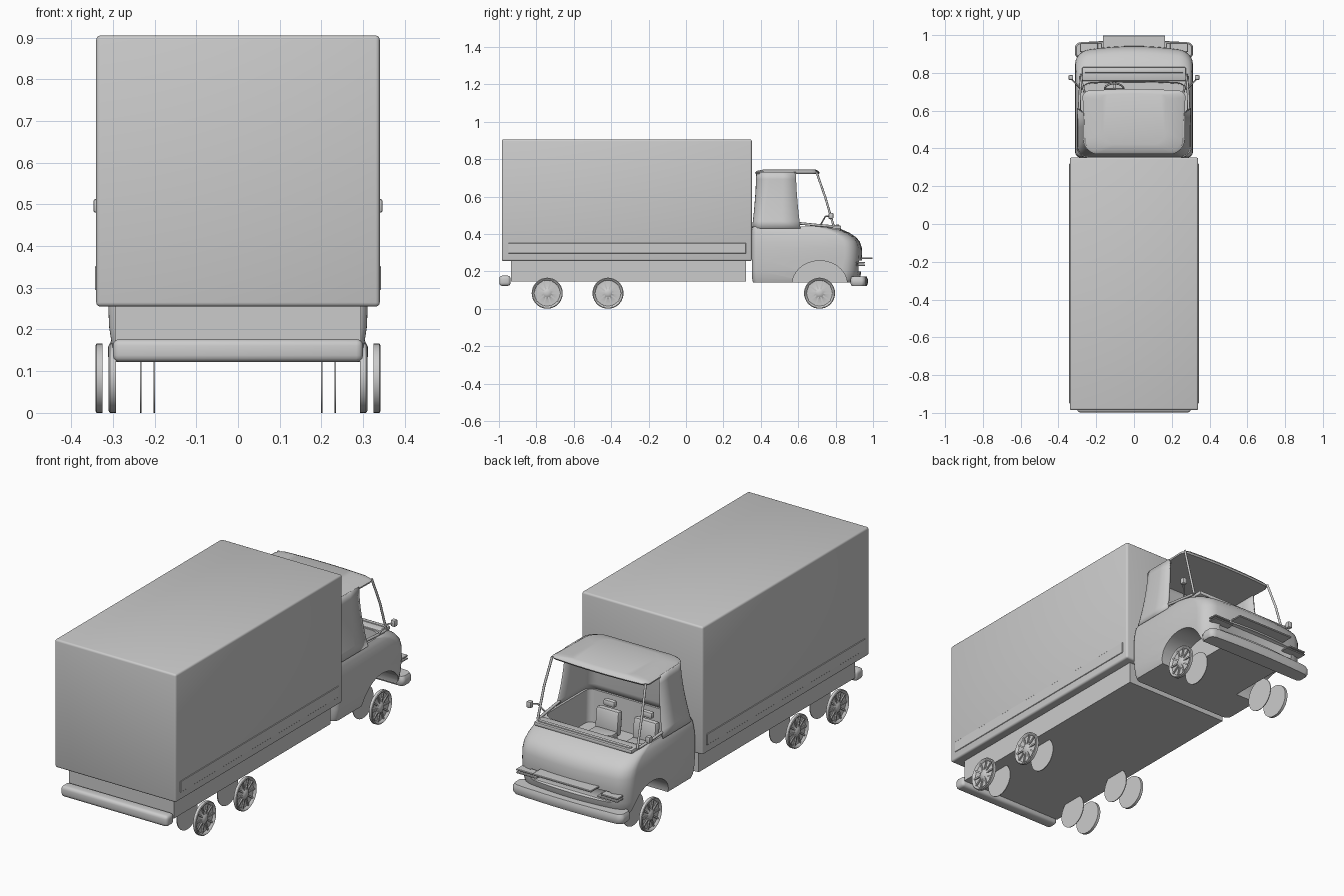
import bpy, bmesh, math
from mathutils import Vector, Matrix

if "Cube" in bpy.data.objects:
    bpy.data.objects.remove(bpy.data.objects["Cube"])


def finish(name, bm, angle=35):
    bmesh.ops.recalc_face_normals(bm, faces=bm.faces[:])
    me = bpy.data.meshes.new(name)
    bm.to_mesh(me)
    bm.free()
    ob = bpy.data.objects.new(name, me)
    bpy.context.collection.objects.link(ob)
    activate(ob)
    bpy.ops.object.shade_smooth_by_angle(angle=math.radians(angle))
    return ob


def activate(ob):
    bpy.ops.object.select_all(action='DESELECT')
    ob.select_set(True)
    bpy.context.view_layer.objects.active = ob


def box(name, x, y, z, bevel=0.0, seg=2, tilt=0.0):
    lo, hi = Vector((x[0], y[0], z[0])), Vector((x[1], y[1], z[1]))
    bm = bmesh.new()
    bmesh.ops.create_cube(bm, size=1)
    m = Matrix.Translation((lo + hi) / 2) @ Matrix.Rotation(tilt, 4, 'X') @ Matrix.Diagonal((*(hi - lo), 1))
    bmesh.ops.transform(bm, matrix=m, verts=bm.verts)
    if bevel:
        bmesh.ops.bevel(bm, geom=bm.edges[:], offset=bevel, segments=seg, profile=0.5, affect='EDGES')
    return finish(name, bm)


def loft(name, loops, closed=True, caps=True, angle=35):
    bm = bmesh.new()
    rows = [[bm.verts.new(p) for p in lp] for lp in loops]
    n = len(rows[0])
    for a, b in zip(rows, rows[1:]):
        for i in range(n if closed else n - 1):
            j = (i + 1) % n
            bm.faces.new((a[i], a[j], b[j], b[i]))
    if caps:
        bm.faces.new(rows[0][::-1])
        bm.faces.new(rows[-1])
    return finish(name, bm, angle)


def plan(hw, y0, y1, z, rb, rf, bow=0.0, n=6, taper=0.0):
    """Rounded rectangle in plan, front edge at y1 bowed, rear narrowed by taper."""
    pts = []
    for sx, yc, r, a0 in ((1, y0 + rb, rb, -90), (1, y1 - rf, rf, 0), (-1, y1 - rf, rf, 90), (-1, y0 + rb, rb, 180)):
        for i in range(n + 1):
            a = math.radians(a0 + 90 * i / n)
            pts.append([sx * (hw - r) + r * math.cos(a), yc + r * math.sin(a), z])
        if a0 == 0:
            w = hw - rf
            pts += [[w * (1 - 2 * k / 8), y1, z] for k in range(1, 8)]
    for p in pts:
        t = (p[1] - y0) / (y1 - y0)
        p[1] -= bow * (p[0] / hw) ** 2 * t ** 2
        p[0] *= 1 - taper * (1 - t) ** 2
    return pts


def tube(name, pts, r):
    cu = bpy.data.curves.new(name, 'CURVE')
    cu.dimensions = '3D'
    cu.bevel_depth, cu.bevel_resolution, cu.use_fill_caps = r, 2, True
    s = cu.splines.new('POLY')
    s.points.add(len(pts) - 1)
    for p, c in zip(s.points, pts):
        p.co = (*c, 1)
    ob = bpy.data.objects.new(name, cu)
    bpy.context.collection.objects.link(ob)
    return ob


def cut(target, cutter):
    cutter.hide_render = True
    activate(target)
    m = target.modifiers.new('cut', 'BOOLEAN')
    m.operation, m.object, m.solver = 'DIFFERENCE', cutter, 'EXACT'
    bpy.ops.object.modifier_apply(modifier=m.name)
    bpy.data.objects.remove(cutter)


# Cargo box, chassis and rear bumper
box('cargo_box', (-.34, .34), (-.985, .352), (.26, .91), .01, 3)
box('chassis', (-.295, .295), (-.935, .32), (.15, .262))
box('rear_bumper', (-.3, .3), (-.998, -.938), (.127, .182), .016, 3)
for s in (-1, 1):
    box('side_rail', sorted((s * .335, s * .343)), (-.95, .32), (.3, .357), .002, 1)

# Lower cab: outer skin, hood curve, then down into the open interior
levels = [(.145, .295, .358, .918), (.165, .302, .354, .93), (.21, .309, .352, .938), (.28, .312, .352, .942),
          (.33, .312, .352, .94), (.365, .31, .352, .929), (.39, .307, .352, .906), (.412, .303, .353, .872),
          (.43, .299, .354, .83), (.445, .292, .36, .775)]
loops = [plan(hw, y0, y1, z, .03, .07, .03) for z, hw, y0, y1 in levels]
loops += [plan(.28, .375, .755, .445, .03, .05, .01), plan(.28, .38, .75, .28, .03, .05, .01)]
cab = loft('cab_body', loops)

# Wheel arches and grille recess
for s in (-1, 1):
    bm = bmesh.new()
    bmesh.ops.create_cone(bm, cap_ends=True, segments=48, radius1=.147, radius2=.147, depth=.2)
    m = (Matrix.Translation((s * .275, .715, .135)) @ Matrix.Diagonal((1, 1, .86, 1))
         @ Matrix.Rotation(math.pi / 2, 4, 'Y'))
    bmesh.ops.transform(bm, matrix=m, verts=bm.verts)
    cut(cab, finish('arch_cutter', bm))
cut(cab, box('grille_cutter', (-.23, .23), (.915, 1.0), (.205, .262), .012))
activate(cab)
bpy.ops.object.shade_smooth_by_angle(angle=math.radians(35))

# Front details
box('front_shelf', (-.165, .165), (.915, .998), (.27, .279), .002, 1)
loft('front_bumper', [plan(.305, .885, .967, .127, .02, .03, .012), plan(.312, .88, .972, .14, .02, .03, .012),
                      plan(.312, .88, .972, .162, .02, .03, .012), plan(.305, .885, .967, .176, .02, .03, .012)])
for s in (-1, 1):
    for k, z in enumerate((.238, .252)):
        box('headlight_slat', sorted((s * (.17 + .02 * k), s * .285)), (.91, .957), (z - .004, z + .004), .002, 1)

# Cowl under the windscreen
box('cowl', (-.275, .275), (.757, .83), (.43, .45), .006)
box('cowl_vent', (-.26, .26), (.8, .818), (.44, .455), .003)

# Rear cab shell with open side windows and windscreen
rows = []
for k in range(9):
    t = k / 8
    e = 1 - (1 - t) ** 1.7
    hw, y0, yf, z, r = .298 - .034 * e, .358 + .022 * e, .612 - .024 * e, .435 + .3 * t, .05 + .02 * t
    row = [(hw, yf, z), (hw, (yf + y0 + r) / 2, z)]
    row += [(hw - r + r * math.cos(math.radians(a)), y0 + r - r * math.sin(math.radians(a)), z) for a in range(0, 91, 15)]
    rows.append(row + [(-x, y, zz) for x, y, zz in row[::-1]])
shell = loft('cab_rear_shell', rows, closed=False, caps=False, angle=40)
sol = shell.modifiers.new('thickness', 'SOLIDIFY')
sol.thickness, sol.offset = .01, 0
activate(shell)
bpy.ops.object.modifier_apply(modifier=sol.name)

# Roof
loft('cab_roof', [plan(.27, .372, .71, .724, .07, .03, .012, taper=.04),
                  plan(.272, .37, .715, .732, .07, .03, .012, taper=.04),
                  plan(.255, .38, .708, .742, .07, .03, .012, taper=.04),
                  plan(.17, .42, .69, .75, .07, .03, .006, taper=.04)], angle=50)

# Windscreen pillars, sills and side mirrors
for s in (-1, 1):
    tube('windscreen_pillar', [(s * .262, .698, .735), (s * .275, .745, .6), (s * .28, .79, .445)], .006)
    tube('window_sill', [(s * .29, .6, .462), (s * .286, .7, .452), (s * .28, .785, .445)], .007)
    tube('mirror_arm', [(s * .288, .72, .455), (s * .31, .745, .498), (s * .335, .77, .502)], .004)
    box('side_mirror', sorted((s * .322, s * .347)), (.762, .788), (.485, .518), .006, 2)

# Seats
for s in (-1, 1):
    x = (s * .105 - .065, s * .105 + .065)
    box('seat_cushion', x, (.48, .62), (.28, .33), .015, 2)
    box('seat_back', x, (.45, .49), (.3, .425), .014, 2, .12)
    box('headrest', (s * .105 - .033, s * .105 + .033), (.445, .472), (.432, .465), .01, 2)

# Steering wheel
bpy.ops.mesh.primitive_torus_add(major_radius=.05, minor_radius=.005, major_segments=28, minor_segments=8,
                                 location=(-.105, .715, .4), rotation=(math.radians(55), 0, 0))
bpy.context.object.name = 'steering_wheel'
bpy.ops.object.shade_smooth()
tube('steering_column', [(-.105, .715, .4), (-.105, .76, .365)], .007)
tube('steering_spoke', [(-.154, .715, .4), (-.056, .715, .4)], .004)


# Wheels: spoked outer dish and a separate plain inner disc
def wheel(s, x, y):
    zc, n = .088, 36
    prof = [(.083, -.016), (.083, -.002), (.079, .001), (.073, -.002), (.068, -.01), (.035, -.011),
            (.024, -.006), (.016, .0), (.004, .001)]
    rings = [[(s * (x + dx), y + r * math.cos(2 * math.pi * i / n), zc + r * math.sin(2 * math.pi * i / n))
              for i in range(n)] for r, dx in prof]
    loft('wheel_rim', rings)
    bm = bmesh.new()
    for k in range(10):
        m = (Matrix.Translation((s * (x - .009), y, zc)) @ Matrix.Rotation(k * math.pi / 5, 4, 'X')
             @ Matrix.Translation((0, .046, 0)) @ Matrix.Diagonal((.009, .05, .008, 1)))
        bmesh.ops.create_cube(bm, size=1, matrix=m)
    finish('wheel_spokes', bm)
    bm = bmesh.new()
    m = Matrix.Translation((s * (x - .108), y, zc)) @ Matrix.Rotation(math.pi / 2, 4, 'Y')
    bmesh.ops.create_cone(bm, cap_ends=True, segments=n, radius1=.083, radius2=.083, depth=.004, matrix=m)
    finish('wheel_inner_disc', bm)


for s in (-1, 1):
    wheel(s, .341, -.742)
    wheel(s, .341, -.417)
    wheel(s, .309, .714)

# Rest the model on the ground
for ob in bpy.context.scene.objects:
    ob.location.z -= .005
